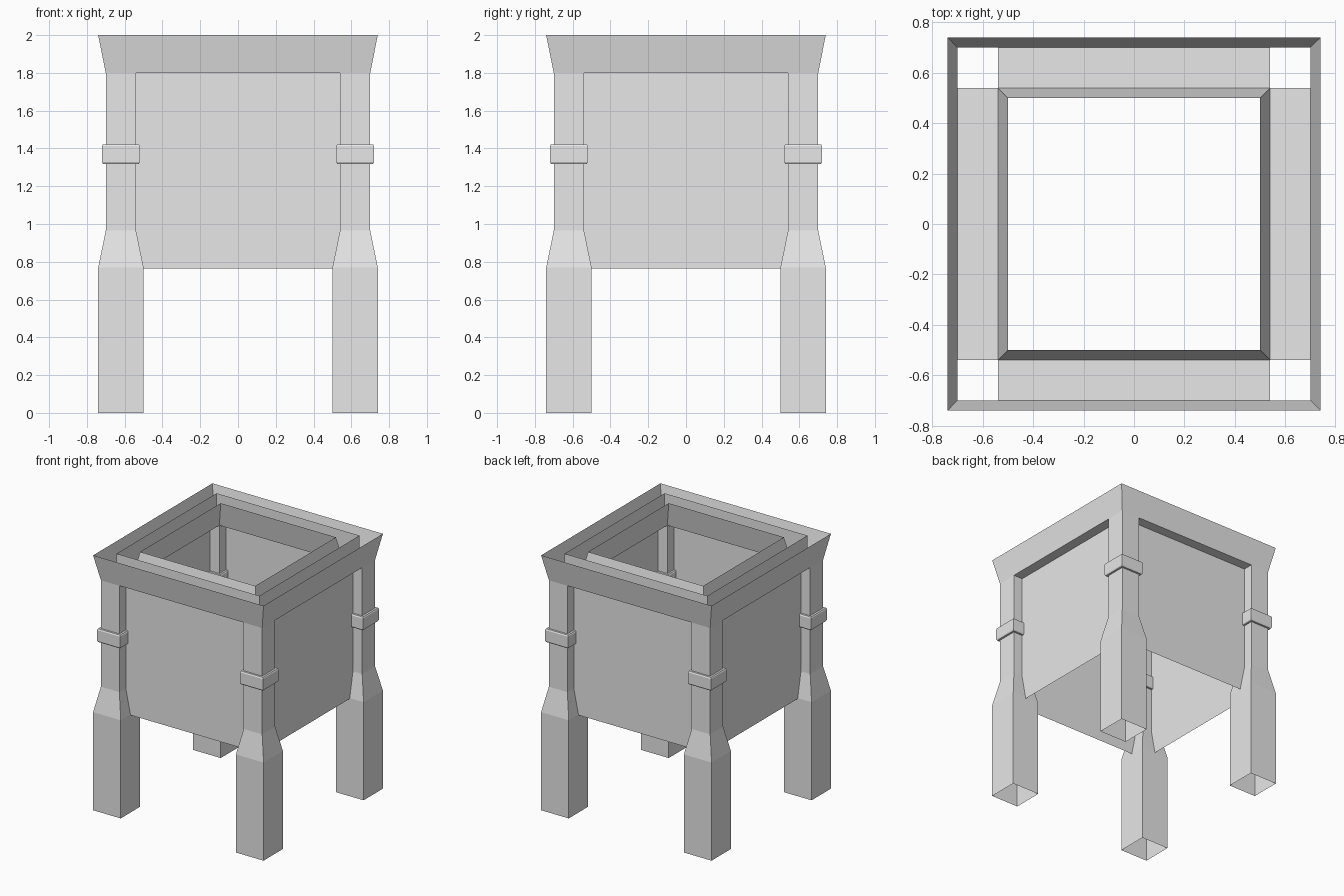
import bpy
import bmesh

cube = bpy.data.objects.get("Cube")
if cube:
    bpy.data.objects.remove(cube, do_unlink=True)

grey = bpy.data.materials.new("plain_grey")
grey.use_nodes = True
grey.diffuse_color = (0.8, 0.8, 0.8, 1)
grey.node_tree.nodes["Principled BSDF"].inputs["Base Color"].default_value = (0.8, 0.8, 0.8, 1)

MID = 0.62          # centre line of legs and panels
CORNERS = ((-1, -1), (1, -1), (1, 1), (-1, 1))


def finish(name, bm, normals=True):
    if normals:
        bmesh.ops.recalc_face_normals(bm, faces=bm.faces)
    mesh = bpy.data.meshes.new(name)
    bm.to_mesh(mesh)
    bm.free()
    mesh.materials.append(grey)
    obj = bpy.data.objects.new(name, mesh)
    bpy.context.scene.collection.objects.link(obj)
    return obj


def square_tube(name, profile, cx=0, cy=0):
    """Open-ended square sleeve from (half width, height) pairs."""
    bm = bmesh.new()
    rings = [[bm.verts.new((cx + sx * h, cy + sy * h, z)) for sx, sy in CORNERS]
             for h, z in profile]
    for low, high in zip(rings, rings[1:]):
        for i in range(4):
            j = (i + 1) % 4
            bm.faces.new((low[i], low[j], high[j], high[i]))
    return finish(name, bm, False)


# Four hollow tapered legs, each with a raised band
leg = [(0.12, 0), (0.12, 0.77), (0.08, 0.965), (0.08, 1.8)]
band = [(0.08, 1.318), (0.095, 1.318), (0.1, 1.328),
        (0.1, 1.412), (0.095, 1.422), (0.08, 1.422)]
for sx, sy in CORNERS:
    place = ("front" if sy < 0 else "back") + ("_left" if sx > 0 else "_right")
    square_tube(place + "_leg", leg, sx * MID, sy * MID)
    square_tube(place + "_leg_band", band, sx * MID, sy * MID)

# Thin side panels, running up through the open rim
square_tube("side_panels", [(MID, 0.765), (MID, 2.0)])

# Flared rim: outer wall and inner wall
square_tube("rim_outer_wall", [(0.7, 1.8), (0.74, 2.0)])
square_tube("rim_inner_wall", [(0.54, 1.8), (0.5, 2.0)])

# Flat strips closing the rim's underside between the legs
bm = bmesh.new()
for s in (-1, 1):
    for swap in (False, True):
        pts = [(-0.54, s * 0.54), (0.54, s * 0.54), (0.54, s * 0.7), (-0.54, s * 0.7)]
        bm.faces.new([bm.verts.new((y, x, 1.8) if swap else (x, y, 1.8)) for x, y in pts])
finish("rim_underside", bm)
